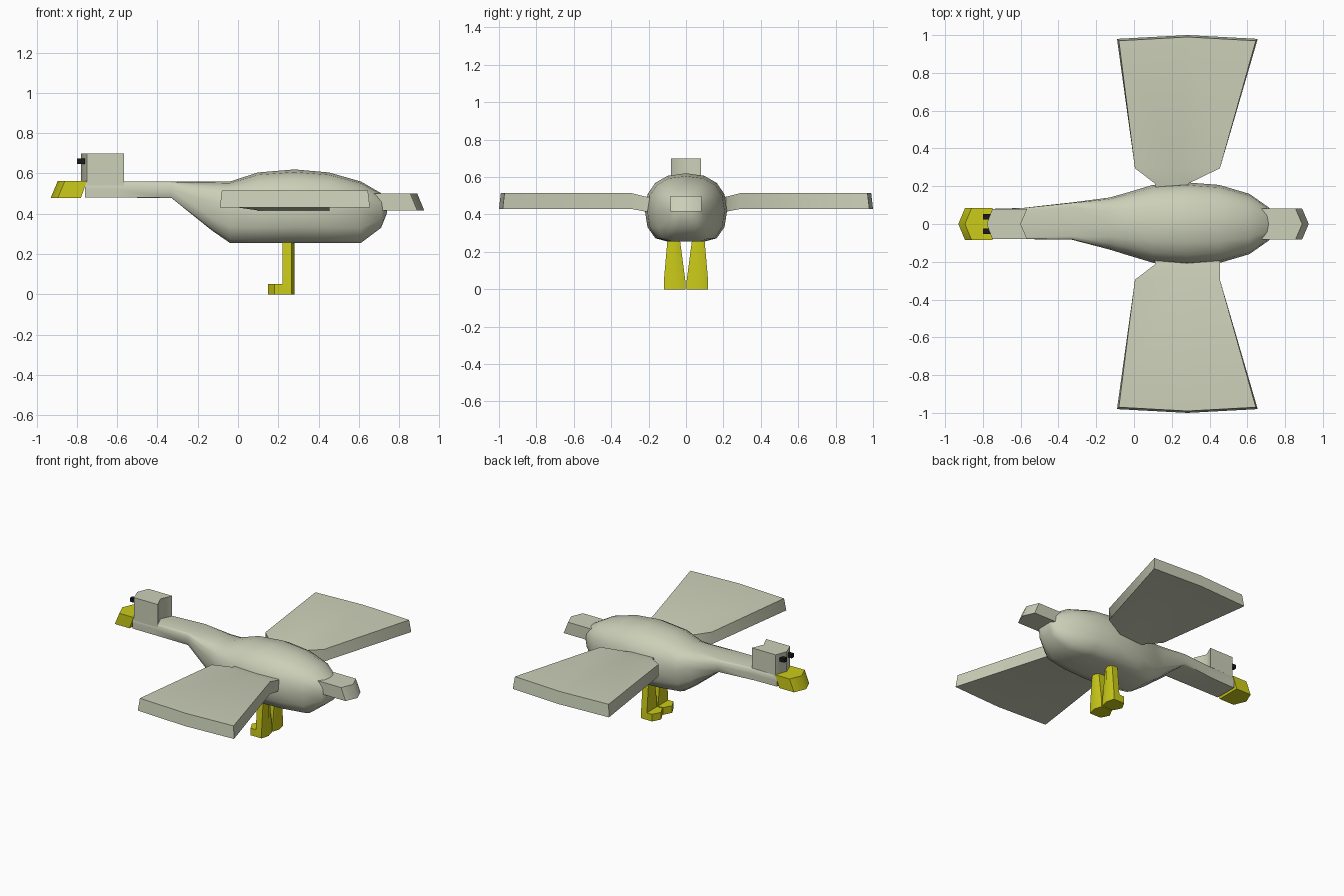
import bpy, bmesh, math

if "Cube" in bpy.data.objects:
    bpy.data.objects.remove(bpy.data.objects["Cube"])


def material(name, rgb):
    m = bpy.data.materials.new(name)
    m.diffuse_color = (*rgb, 1)
    m.use_nodes = True
    m.node_tree.nodes["Principled BSDF"].inputs["Base Color"].default_value = m.diffuse_color
    return m


PLUMAGE = material("plumage", (0.60, 0.63, 0.48))
YELLOW = material("yellow", (0.60, 0.60, 0.01))
BLACK = material("black", (0.01, 0.01, 0.01))


def loft(name, rings, mat, angle=50):
    """Skin a list of equal-length point rings and cap both ends."""
    bm = bmesh.new()
    vs = [[bm.verts.new(p) for p in r] for r in rings]
    n = len(rings[0])
    for a, b in zip(vs, vs[1:]):
        for i in range(n):
            j = (i + 1) % n
            bm.faces.new((a[i], a[j], b[j], b[i]))
    bm.faces.new(vs[0])
    bm.faces.new(vs[-1])
    bmesh.ops.recalc_face_normals(bm, faces=bm.faces)
    me = bpy.data.meshes.new(name)
    bm.to_mesh(me)
    bm.free()
    ob = bpy.data.objects.new(name, me)
    bpy.context.collection.objects.link(ob)
    me.materials.append(mat)
    bpy.ops.object.select_all(action='DESELECT')
    ob.select_set(True)
    bpy.context.view_layer.objects.active = ob
    bpy.ops.object.shade_smooth_by_angle(angle=math.radians(angle))
    return ob


def at_z(pts, z):
    return [(x, y, z) for x, y in pts]


def section(x, wl, wr, c, zt, zb, p):
    """Rounded section with a flat belly; small p is boxy, p = 1 is an ellipse."""
    ring = []
    for i in range(16):
        a = math.tau * i / 16
        cs, sn = round(math.cos(a), 6), round(math.sin(a), 6)
        y = math.copysign(abs(cs) ** p, cs) * (wl if cs > 0 else wr)
        s = math.copysign(abs(sn) ** p, sn)
        z = c + s * (zt - c) if s > 0 else max(zb, c + s * (c - zb) * 1.2)
        ring.append((x, y, z))
    return ring


# Body and neck: x, left width, right width, middle z, top z, bottom z, roundness
loft("body_and_neck", [section(*s) for s in (
    (-0.76, .080, .080, .52, .56, .48, .12),
    (-0.59, .085, .080, .52, .56, .48, .12),
    (-0.33, .114, .083, .52, .56, .478, .25),
    (-0.13, .14, .135, .46, .56, .317, .75),
    (-0.04, .165, .163, .43, .56, .255, .82),
    (0.10, .207, .205, .42, .605, .255, .85),
    (0.28, .22, .22, .42, .62, .255, .85),
    (0.45, .207, .207, .42, .605, .255, .85),
    (0.61, .16, .16, .42, .56, .255, .82),
    (0.71, .09, .09, .42, .502, .33, .8),
    (0.74, .06, .06, .43, .47, .405, .8))], PLUMAGE)

# Head block with a pointed brow
head = [(-.78, 0), (-.75, -.08), (-.565, -.08), (-.60, 0), (-.565, .08), (-.75, .08)]
loft("head", [at_z(head, .54), at_z(head, .70)], PLUMAGE)


# Beak and tail: blunt wedges, longer at the bottom
def wedge(name, back_top, back_bottom, tip, side, z0, z1, mat):
    d = math.copysign(.035, tip)

    def ring(back, t, z):
        return at_z([(back, -side), (t - d, -side), (t, 0), (t - d, side), (back, side)], z)
    loft(name, [ring(back_bottom, tip, z0), ring(back_top, tip - d, z1)], mat)


wedge("beak", -.75, -.78, -.93, .084, .478, .562, YELLOW)
wedge("tail", .66, .66, .925, .082, .415, .50, PLUMAGE)

for side, s in (("left", 1), ("right", -1)):
    # Wing: narrow root, shoulder and flared tip with a slight point
    rear_root = .29 if s > 0 else .455

    def wing_ring(x0, x1, y, z0, z1, bow=0, inset=0):
        m = (x0 + x1) / 2
        return [(x0, s * y, z0), (m, s * (y + bow), z0), (x1, s * y, z0),
                (x1 - inset, s * (y - inset), z1), (m, s * (y + bow - inset), z1),
                (x0 + inset, s * (y - inset), z1)]
    loft(side + "_wing", [
        wing_ring(.11, rear_root, .16, .415, .49),
        wing_ring(.11, rear_root, .215, .415, .495),
        wing_ring(.005, .455, .295, .43, .515),
        wing_ring(-.09, .655, .98, .43, .515, .02, .01)], PLUMAGE)

    # Leg tapering up to the body
    def leg_ring(z, inner, outer):
        m = (inner + outer) / 2
        return at_z([(.22, s * inner), (.22, s * outer), (.265, s * outer),
                     (.28, s * m), (.265, s * inner)], z)
    loft(side + "_leg", [leg_ring(0, .004, .118), leg_ring(.05, .004, .118),
                         leg_ring(.30, .037, .096)], YELLOW)

    # Foot with a pointed toe
    foot = [(.235, s * .004), (.18, s * .004), (.15, s * .061),
            (.18, s * .118), (.235, s * .118)]
    loft(side + "_foot", [at_z(foot, 0), at_z(foot, .05)], YELLOW)

    # Eye
    eye = [(-.80, s * .025), (-.75, s * .025), (-.75, s * .053), (-.80, s * .053)]
    loft(side + "_eye", [at_z(eye, .648), at_z(eye, .674)], BLACK)
